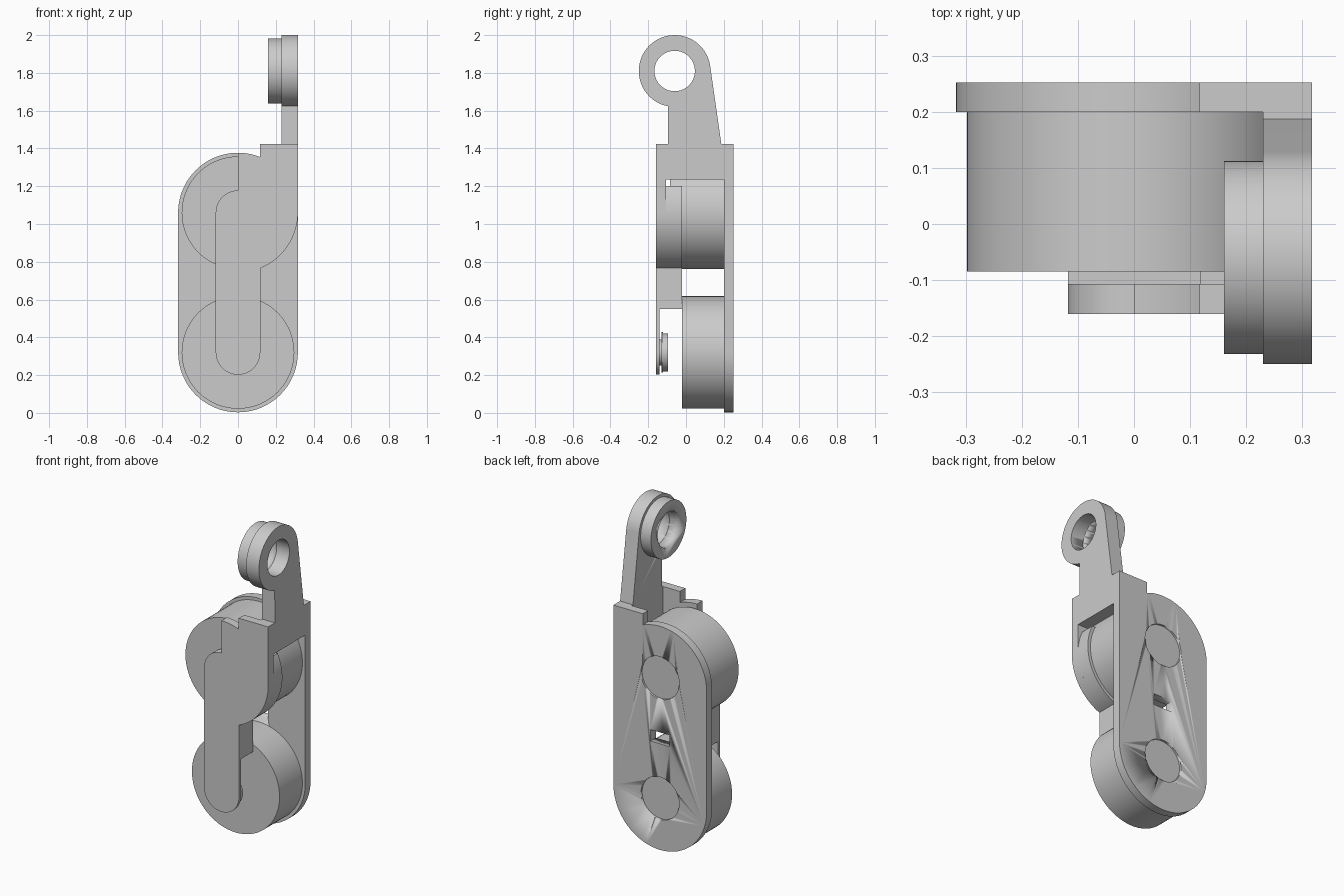
import bpy, bmesh
from math import sin, cos, pi, radians, sqrt, asin, acos
from mathutils import Vector

if "Cube" in bpy.data.objects:
    bpy.data.objects.remove(bpy.data.objects["Cube"], do_unlink=True)

grey = bpy.data.materials.new("plain grey")
grey.use_nodes = True
COLOUR = (0.6, 0.6, 0.6, 1)
grey.diffuse_color = COLOUR
grey.node_tree.nodes["Principled BSDF"].inputs["Base Color"].default_value = COLOUR

LOW, HIGH = 0.32, 1.06          # heights of the two wheel centres
R, HUB = 0.317, 0.118           # plate end radius, strap half width
FRONT, BACK = -0.16, 0.252


def arc(cx, cz, r, start, end, steps=32):
    """Points along an arc, angles in degrees."""
    return [(cx + r * cos(radians(start + (end - start) * i / steps)),
             cz + r * sin(radians(start + (end - start) * i / steps)))
            for i in range(steps + 1)]


def extrude(name, outline, a, b, axis="y"):
    """Extrude an outline (x,z along y, or y,z along x) from a to b."""
    bm = bmesh.new()
    place = (lambda p: (p[0], a, p[1])) if axis == "y" else (lambda p: (a, p[0], p[1]))
    face = bm.faces.new([bm.verts.new(place(p)) for p in outline])
    new = bmesh.ops.extrude_face_region(bm, geom=[face])["geom"]
    move = Vector((0, b - a, 0)) if axis == "y" else Vector((b - a, 0, 0))
    bmesh.ops.translate(bm, vec=move, verts=[v for v in new if isinstance(v, bmesh.types.BMVert)])
    bmesh.ops.remove_doubles(bm, verts=bm.verts, dist=0.0001)
    bmesh.ops.recalc_face_normals(bm, faces=bm.faces)
    mesh = bpy.data.meshes.new(name)
    bm.to_mesh(mesh)
    bm.free()
    mesh.materials.append(grey)
    obj = bpy.data.objects.new(name, mesh)
    bpy.context.collection.objects.link(obj)
    bpy.ops.object.select_all(action="DESELECT")
    bpy.context.view_layer.objects.active = obj
    obj.select_set(True)
    bpy.ops.object.shade_smooth_by_angle(angle=radians(30))
    return obj


def disc(name, c, cz, r, a, b, axis="y"):
    return extrude(name, arc(c, cz, r, 0, 360, 72)[:-1], a, b, axis)


def box(name, u0, u1, z0, z1, a, b, axis="y"):
    return extrude(name, [(u0, z0), (u1, z0), (u1, z1), (u0, z1)], a, b, axis)


def cut(obj, cutter):
    cutter.hide_render = True
    mod = obj.modifiers.new("cut", "BOOLEAN")
    mod.operation, mod.object, mod.solver = "DIFFERENCE", cutter, "EXACT"
    bpy.context.view_layer.objects.active = obj
    bpy.ops.object.modifier_apply(modifier=mod.name)
    bpy.data.objects.remove(cutter, do_unlink=True)


# Back plate: long rounded plate with a raised corner
corner = 0.117
corner_angle = 90 - asin(corner / R) * 180 / pi
top_z = 1.423
back_plate = extrude("back_plate",
                     arc(0, LOW, R, 180, 360) + [(R, top_z), (corner, top_z)]
                     + arc(0, HIGH, R, corner_angle, 180), 0.2, BACK)
for z in (LOW, HIGH):
    cut(back_plate, disc("axle_recess", 0, z, 0.13, BACK - 0.012, BACK + 0.1))
cut(back_plate, box("slot", -0.065, 0.065, 0.655, 0.725, 0.1, BACK + 0.1))

# Wheels
disc("lower_wheel", 0, LOW, 0.298, -0.022, 0.2)
disc("upper_wheel", 0, HIGH, 0.298, -0.085, 0.2)

# Front plate: half cap over the upper wheel with a strap running down
side_angle = -acos(HUB / R) * 180 / pi
strap_foot = 0.55
extrude("front_plate",
        [(-HUB, strap_foot), (HUB, strap_foot)]
        + arc(0, HIGH, R, side_angle, 0)
        + [(R, top_z), (corner, top_z)]
        + arc(0, HIGH, R, corner_angle, 90, 8)
        + arc(0, HIGH, HUB, 90, 180, 16), FRONT, -0.107)

# Lip behind the half cap
lip_top = 1.2
lip_angle = asin((lip_top - HIGH) / R) * 180 / pi
extrude("front_lip",
        arc(0, HIGH, R, side_angle, lip_angle) + [(HUB, lip_top)], -0.107, -0.022)

# Strap block between the wheels and thin strap below it
box("strap_block", -HUB, HUB, strap_foot, HIGH, FRONT, -0.022)
extrude("lower_strap", arc(0, LOW, HUB, 180, 360) + [(HUB, strap_foot), (-HUB, strap_foot)],
        FRONT, -0.14)

# Stepped axle stub behind the thin strap
for name, r, a, b in (("stub_neck", 0.068, -0.14, -0.13),
                      ("stub_flange", 0.107, -0.13, -0.122),
                      ("stub_head", 0.1, -0.122, -0.095)):
    disc(name, 0, LOW, r, a, b)

# Side bridge joining both plates
WALL = 0.23
box("side_bridge", FRONT, BACK, 1.235, top_z, WALL, R, "x")

# Arm with a ring at its end
RING_Y, RING_Z, RING_R = -0.06, 1.81, 0.19
arm = extrude("arm",
              [(-0.095, top_z), (0.187, top_z)]
              + arc(RING_Y, RING_Z, RING_R, 8, 259, 56), WALL, R, "x")
collar = disc("ring_collar", RING_Y, RING_Z, 0.172, 0.16, WALL, "x")
for part in (arm, collar):
    cut(part, disc("ring_hole", RING_Y, RING_Z, 0.107, 0, 0.5, "x"))
